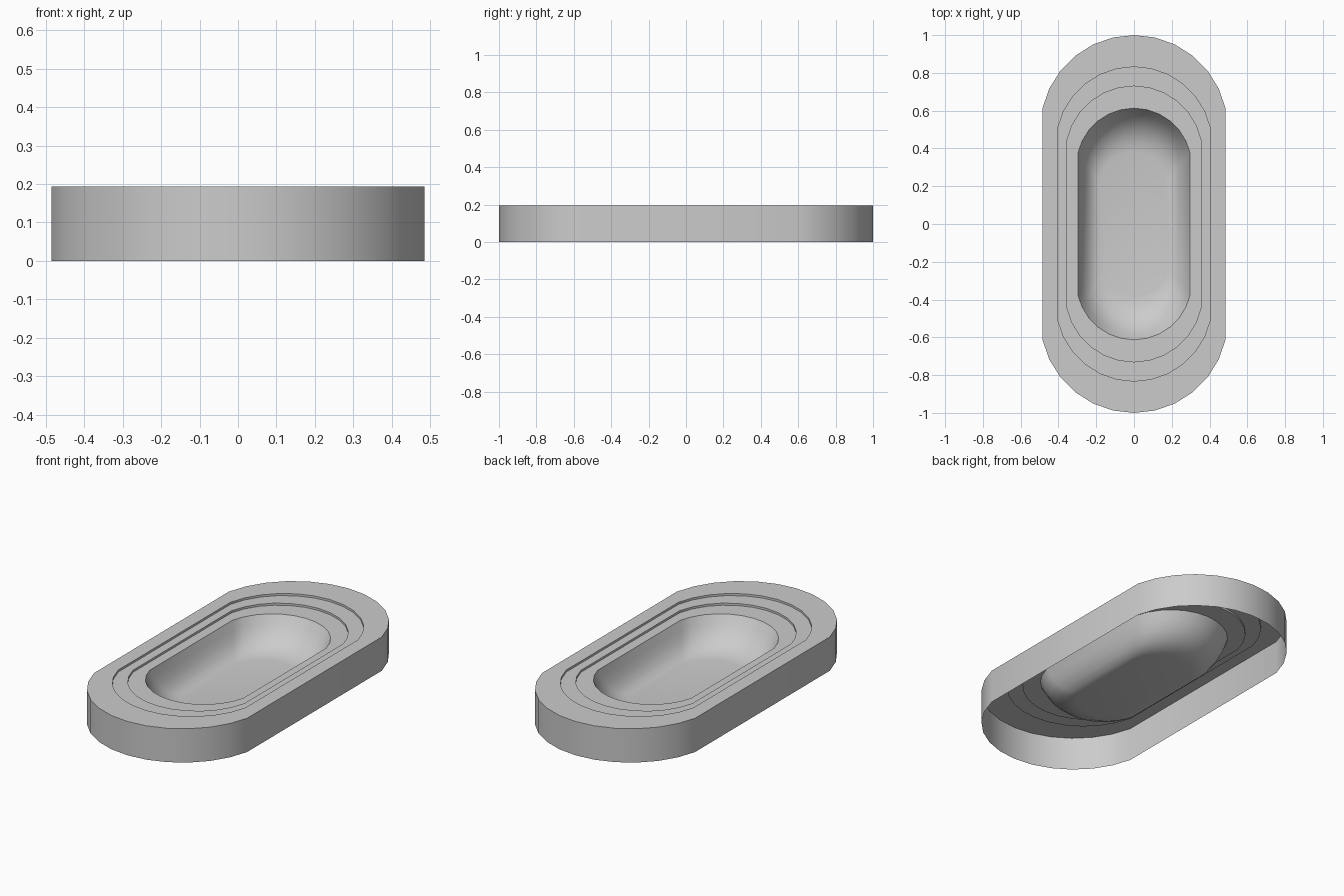
import bpy, bmesh, math

if "Cube" in bpy.data.objects:
    bpy.data.objects.remove(bpy.data.objects["Cube"])

R, CY, HALF = 0.497, 0.503, math.radians(77.5)
N = 12  # segments per rounded end


def outline(s):
    """Elongated outline with a round arc at each end, scaled by s."""
    pts = []
    for side in (1, -1):
        for i in range(N + 1):
            a = HALF - 2 * HALF * i / N
            pts.append((side * s * R * math.sin(a), side * s * (CY + R * math.cos(a))))
    return pts


# (scale, height) from outer foot, over the stepped rim, down into the basin
profile = [(1.0, 0.0), (1.0, 0.194), (0.832, 0.194), (0.832, 0.182),
           (0.73, 0.182), (0.73, 0.17), (0.613, 0.17),
           (0.585, 0.125), (0.55, 0.08), (0.50, 0.04), (0.44, 0.014), (0.38, 0.006)]

bm = bmesh.new()
rings = [[bm.verts.new((x, y, z)) for x, y in outline(s)] for s, z in profile]
for a, b in zip(rings, rings[1:]):
    n = len(a)
    for i in range(n):
        j = (i + 1) % n
        bm.faces.new((a[i], b[i], b[j], a[j]))
bm.faces.new(rings[-1])  # basin floor
bmesh.ops.recalc_face_normals(bm, faces=bm.faces)
# open underside: make the rim face up
if max(bm.faces, key=lambda f: f.calc_center_median().z).normal.z < 0:
    bmesh.ops.reverse_faces(bm, faces=bm.faces)

mesh = bpy.data.meshes.new("stepped_basin")
bm.to_mesh(mesh)
bm.free()
basin = bpy.data.objects.new("stepped_basin", mesh)
bpy.context.collection.objects.link(basin)
bpy.context.view_layer.objects.active = basin
basin.select_set(True)
bpy.ops.object.shade_smooth_by_angle(angle=math.radians(35))
